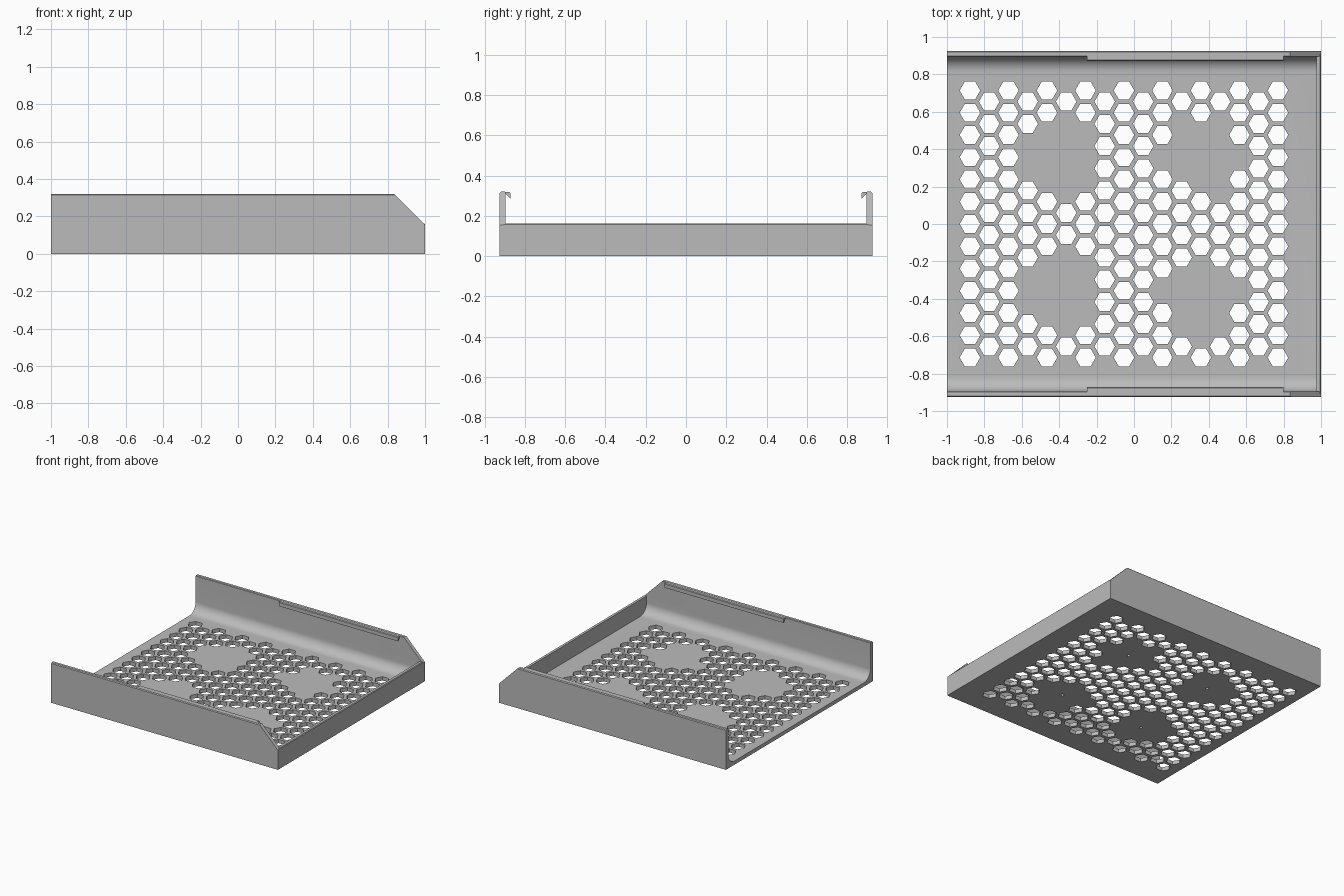
import bpy, bmesh, math
from mathutils import Vector

if "Cube" in bpy.data.objects:
    bpy.data.objects.remove(bpy.data.objects["Cube"])

HALF_Y, WALL, FLOOR, TOP = 0.925, 0.03, 0.03, 0.32
END_TOP, END_THICK, FILLET = 0.163, 0.025, 0.08
PADS = [(-0.385, 0.37), (0.362, 0.37), (-0.385, -0.38), (0.362, -0.38)]

grey = bpy.data.materials.new("grey_plastic")
grey.diffuse_color = (0.5, 0.5, 0.5, 1)
grey.use_nodes = True
grey.node_tree.nodes["Principled BSDF"].inputs["Base Color"].default_value = grey.diffuse_color


def make_object(name, bm):
    bmesh.ops.recalc_face_normals(bm, faces=bm.faces)
    mesh = bpy.data.meshes.new(name)
    bm.to_mesh(mesh)
    bm.free()
    mesh.materials.append(grey)
    ob = bpy.data.objects.new(name, mesh)
    bpy.context.collection.objects.link(ob)
    return ob


def extrude(bm, points, offset):
    face = bm.faces.new([bm.verts.new(p) for p in points])
    new = bmesh.ops.extrude_face_region(bm, geom=[face])["geom"]
    bmesh.ops.translate(bm, vec=offset,
                        verts=[v for v in new if isinstance(v, bmesh.types.BMVert)])


def prism(bm, x, y, radius, sides, z0, z1):
    ring = [(x + radius * math.cos(2 * math.pi * i / sides),
             y + radius * math.sin(2 * math.pi * i / sides), z0) for i in range(sides)]
    extrude(bm, ring, (0, 0, z1 - z0))


def combine(ob, other, operation):
    mod = ob.modifiers.new(operation.lower(), "BOOLEAN")
    mod.operation, mod.solver, mod.object = operation, "EXACT", other
    bpy.context.view_layer.objects.active = ob
    bpy.ops.object.modifier_apply(modifier=mod.name)
    bpy.data.objects.remove(other)


# Floor and side walls: a U profile with filleted inner corners
inner, r = HALF_Y - WALL, FILLET
half = [(HALF_Y, 0), (HALF_Y, TOP - 0.006), (HALF_Y - 0.006, TOP),
        (inner + 0.004, TOP), (inner, TOP - 0.004)]
for i in range(13):
    a = math.pi / 2 * i / 12
    half.append((inner - r + r * math.cos(a), FLOOR + r - r * math.sin(a)))
profile = half + [(-y, z) for y, z in reversed(half)]
bm = bmesh.new()
extrude(bm, [(-1, y, z) for y, z in profile], (2, 0, 0))

# Sloped ends on the side walls
cut = bmesh.ops.bisect_plane(bm, geom=bm.verts[:] + bm.edges[:] + bm.faces[:],
                             plane_co=(1, 0, 0.155), plane_no=Vector((1, 0, 1)).normalized(),
                             clear_outer=True)
bmesh.ops.holes_fill(bm, edges=[e for e in bm.edges if e.is_boundary])
tray = make_object("tray", bm)

# Low end wall
bm = bmesh.new()
extrude(bm, [(1 - END_THICK, -inner - 0.01, FLOOR / 2), (1, -inner - 0.01, FLOOR / 2),
             (1, -inner - 0.01, END_TOP - 0.005), (1 - 0.005, -inner - 0.01, END_TOP),
             (1 - END_THICK, -inner - 0.01, END_TOP)], (0, 2 * inner + 0.02, 0))
combine(tray, make_object("end_wall", bm), "UNION")

# Honeycomb vents, left solid around the four mounting pads
bm = bmesh.new()
for col in range(17):
    x = -0.877 + 0.1029 * col
    rows = 13 - col % 2
    for row in range(rows):
        y = 0.119 * (row - (rows - 1) / 2)
        if all(math.hypot(x - px, y - py) > 0.2155 for px, py in PADS):
            prism(bm, x, y, 0.055, 6, -0.05, FLOOR + 0.05)

# Blind screw holes under the pads
for px, py in PADS:
    prism(bm, px, py, 0.012, 16, -0.05, 0.02)
combine(tray, make_object("hole_cutter", bm), "DIFFERENCE")

# Hooked retaining lips on the inside of the walls
lips = []
for side, name in ((-1, "front_lip"), (1, "back_lip")):
    bm = bmesh.new()
    hook = [(inner + 0.01, TOP - 0.001), (0.877, TOP - 0.001), (0.872, TOP - 0.006),
            (0.872, 0.285), (inner, 0.308), (inner + 0.01, 0.308)]
    extrude(bm, [(-0.25, side * y, z) for y, z in hook], (1.05, 0, 0))
    lips.append(make_object(name, bm))

# Smooth fillets, crisp edges
for ob in [tray] + lips:
    bpy.ops.object.select_all(action="DESELECT")
    ob.select_set(True)
    bpy.context.view_layer.objects.active = ob
    bpy.ops.object.shade_smooth_by_angle(angle=math.radians(30))
